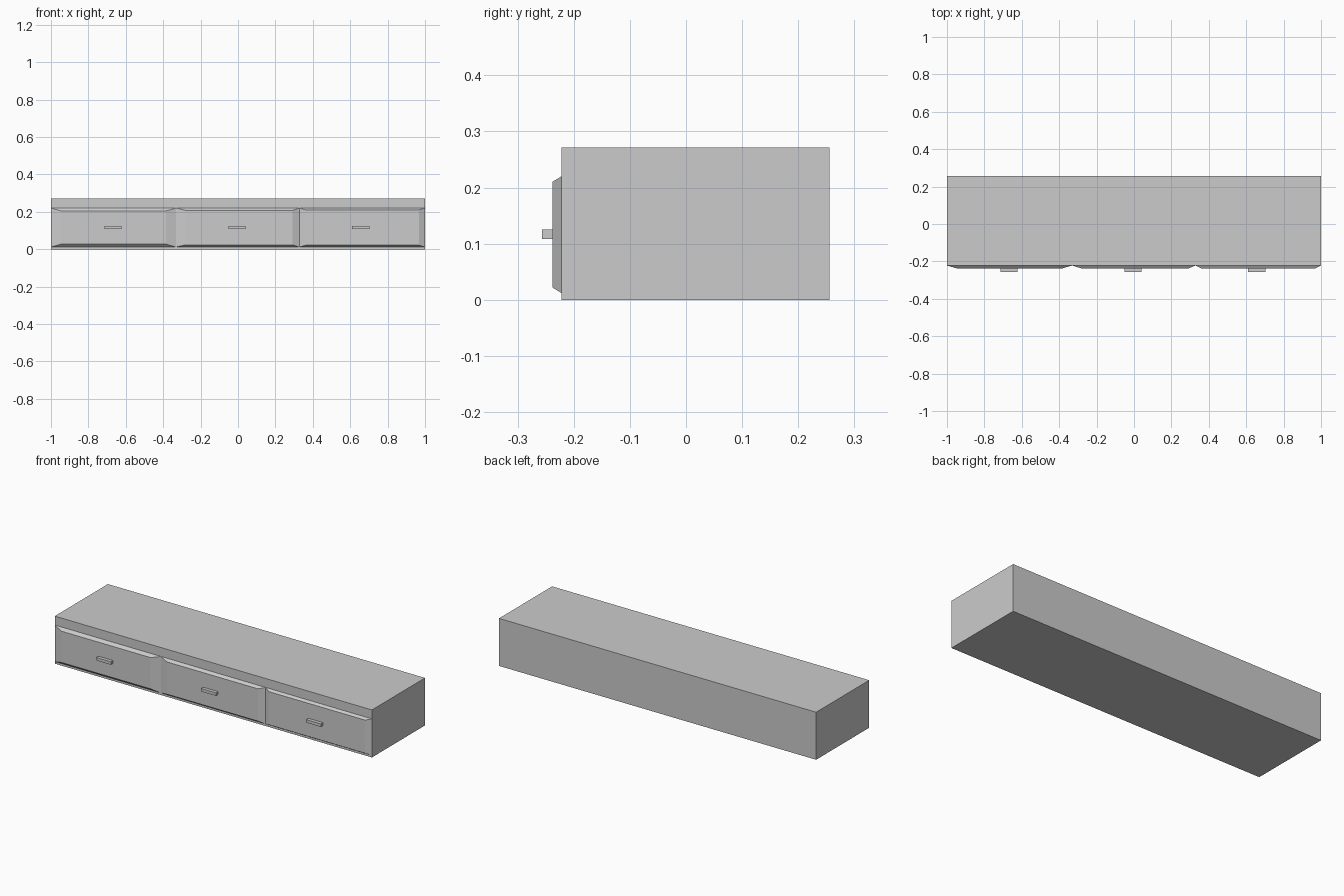
import bpy, bmesh

if "Cube" in bpy.data.objects:
    bpy.data.objects.remove(bpy.data.objects["Cube"])

FACE_Y, PANEL_Y, HANDLE_Y = -0.222, -0.2375, -0.257


def frustum(name, back, front, y_back, y_front):
    """Solid between two xz rectangles (x0, x1, z0, z1) at two depths."""
    bm = bmesh.new()
    rings = []
    for (x0, x1, z0, z1), y in ((back, y_back), (front, y_front)):
        rings.append([bm.verts.new((x, y, z)) for x, z in
                      ((x0, z0), (x1, z0), (x1, z1), (x0, z1))])
    a, b = rings
    bm.faces.new(a)
    bm.faces.new(b)
    for i in range(4):
        j = (i + 1) % 4
        bm.faces.new((a[i], a[j], b[j], b[i]))
    bmesh.ops.recalc_face_normals(bm, faces=bm.faces)
    mesh = bpy.data.meshes.new(name)
    bm.to_mesh(mesh)
    bm.free()
    obj = bpy.data.objects.new(name, mesh)
    bpy.context.collection.objects.link(obj)
    return obj


# Cabinet body
body = (-1, 1, 0, 0.271)
frustum("cabinet_body", body, body, 0.256, FACE_Y)

# Drawer fronts with sloped borders: x range, left, right and vertical insets, handle centre
drawers = (
    ("left", -1.0, -0.331, 0.053, 0.053, 0.015, -0.668),
    ("middle", -0.331, 0.328, 0.05, 0.036, 0.012, -0.006),
    ("right", 0.328, 1.0, 0.033, 0.032, 0.0095, 0.656),
)
for side, x0, x1, left, right, dz, hx in drawers:
    frustum(side + "_drawer_front",
            (x0, x1, 0.012, 0.22),
            (x0 + left, x1 - right, 0.012 + dz, 0.22 - dz),
            FACE_Y, PANEL_Y)
    # Bar handle
    bar = (hx - 0.046, hx + 0.046, 0.108, 0.125)
    frustum(side + "_drawer_handle", bar, bar, PANEL_Y, HANDLE_Y)
